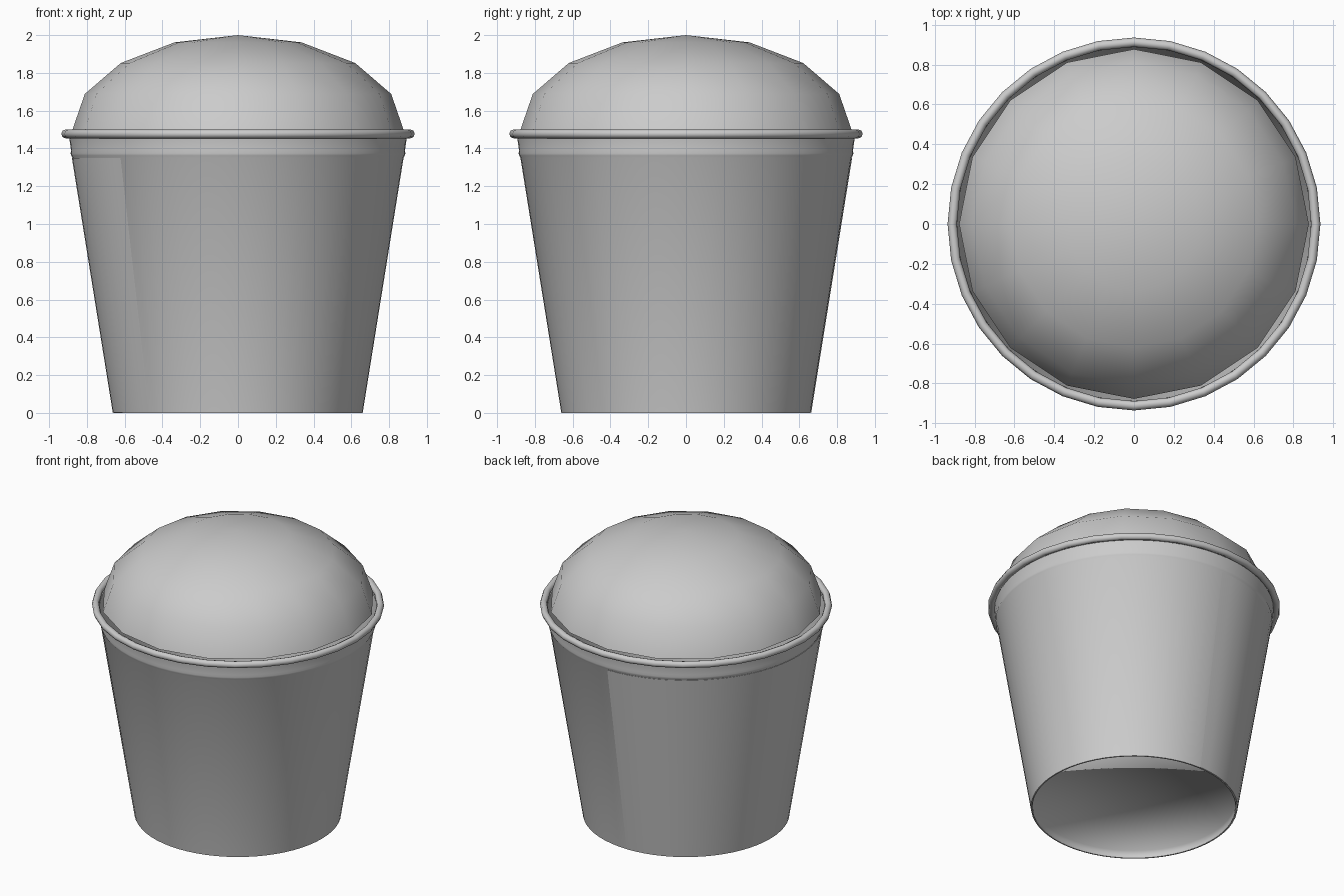
import bpy, bmesh, math

if "Cube" in bpy.data.objects:
    bpy.data.objects.remove(bpy.data.objects["Cube"])

grey = bpy.data.materials.new("light_grey")
grey.diffuse_color = (0.6, 0.6, 0.6, 1)
grey.use_nodes = True
grey.node_tree.nodes["Principled BSDF"].inputs["Base Color"].default_value = grey.diffuse_color


def finish(name, bm, angle):
    bmesh.ops.remove_doubles(bm, verts=bm.verts, dist=0.0001)
    bmesh.ops.recalc_face_normals(bm, faces=bm.faces)
    mesh = bpy.data.meshes.new(name)
    bm.to_mesh(mesh)
    bm.free()
    mesh.materials.append(grey)
    ob = bpy.data.objects.new(name, mesh)
    bpy.context.collection.objects.link(ob)
    bpy.ops.object.select_all(action='DESELECT')
    ob.select_set(True)
    bpy.context.view_layer.objects.active = ob
    bpy.ops.object.shade_smooth_by_angle(angle=math.radians(angle))
    return ob


def lathe(name, profile, sides, start=0, sweep=360, closed=False, angle=35):
    """Spin an (r, z) profile about the z axis."""
    bm = bmesh.new()
    a = math.radians(start)
    vs = [bm.verts.new((r * math.cos(a), r * math.sin(a), z)) for r, z in profile]
    edges = [bm.edges.new(p) for p in zip(vs, vs[1:])]
    if closed:
        edges.append(bm.edges.new((vs[-1], vs[0])))
    bmesh.ops.spin(bm, geom=vs + edges, cent=(0, 0, 0), axis=(0, 0, 1),
                   angle=math.radians(sweep), steps=sides)
    return finish(name, bm, angle)


# Tapered paper wall with a soft bead below the rim and a thin inner side
lathe("cup_wall", [(0.652, 0), (0.66, 0), (0.8765, 1.35), (0.883, 1.362),
                   (0.886, 1.374), (0.884, 1.39), (0.894, 1.46),
                   (0.888, 1.46), (0.652, 0.0)], 64, angle=60)

# Thin overlapping layer of the wall, from the back round to the front left
lathe("wall_overlap", [(0.656, 0.001), (0.663, 0.001), (0.8795, 1.35), (0.873, 1.35)],
      24, start=90, sweep=135, closed=True)

# Base disc recessed above the bottom edge, with a short lip turned down
lathe("base", [(0, 0.055), (0.653, 0.055), (0.650, 0.0)], 64, angle=120)

# Rolled rim
rim = [(0.9125 + 0.0235 * math.cos(math.tau * i / 8),
        1.477 + 0.0235 * math.sin(math.tau * i / 8)) for i in range(8)]
lathe("rim", rim, 32, closed=True, angle=50)

# Domed filling: the upper half of a squashed sphere, tucked inside the rim
bm = bmesh.new()
bmesh.ops.create_uvsphere(bm, u_segments=16, v_segments=8, radius=1)
bmesh.ops.delete(bm, geom=[v for v in bm.verts if v.co.z < -0.1], context='VERTS')
bmesh.ops.scale(bm, vec=(0.878, 0.878, 0.505), verts=bm.verts)
bmesh.ops.translate(bm, vec=(0, 0, 1.495), verts=bm.verts)
finish("domed_filling", bm, 60)
